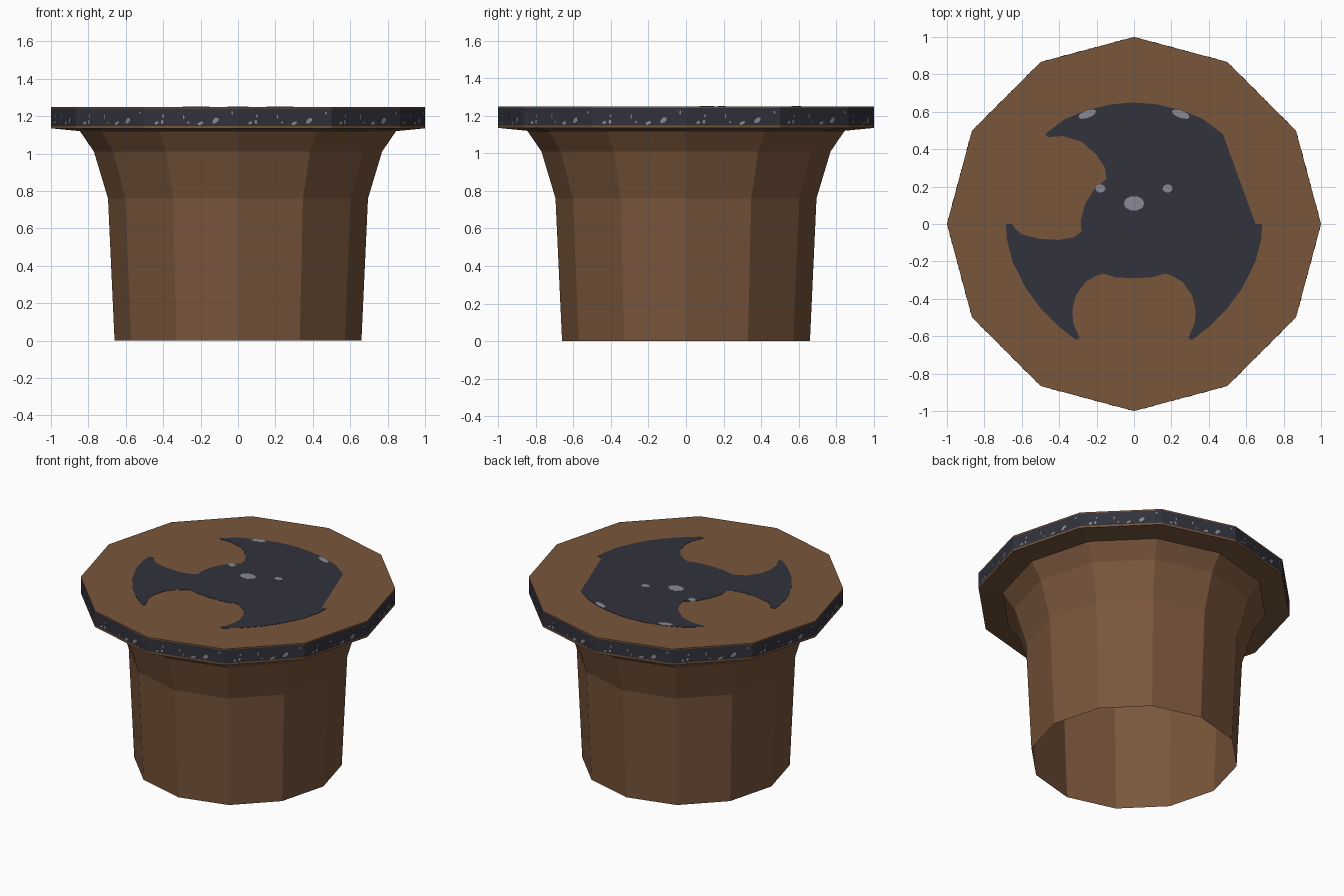
import bpy, bmesh
from math import sin, cos, pi, tau, radians
from mathutils import Vector, Matrix

cube = bpy.data.objects.get("Cube")
if cube:
    bpy.data.objects.remove(cube, do_unlink=True)

SIDES = 12
TOP = 1.248


def make_material(name, colour):
    mat = bpy.data.materials.new(name)
    mat.use_nodes = True
    mat.diffuse_color = (*colour, 1)
    mat.node_tree.nodes["Principled BSDF"].inputs["Base Color"].default_value = (*colour, 1)
    return mat


brown = make_material("brown_wood", (0.19, 0.092, 0.044))
dark = make_material("dark_slate", (0.032, 0.032, 0.045))
grey = make_material("grey_fleck", (0.25, 0.25, 0.31))


def finish(bm, name, *materials):
    mesh = bpy.data.meshes.new(name)
    bm.to_mesh(mesh)
    bm.free()
    for mat in materials:
        mesh.materials.append(mat)
    obj = bpy.data.objects.new(name, mesh)
    bpy.context.collection.objects.link(obj)
    return obj


def lathe(bm, profile, cap_top=False):
    """Turn (radius, height) points into a twelve-sided shell."""
    rings = [[bm.verts.new((r * cos(tau * i / SIDES), r * sin(tau * i / SIDES), z))
              for i in range(SIDES)] for r, z in profile]
    for low, high in zip(rings, rings[1:]):
        for i in range(SIDES):
            j = (i + 1) % SIDES
            bm.faces.new((low[i], low[j], high[j], high[i]))
    if cap_top:
        bm.faces.new(rings[-1])


def plate(bm, points, matrix, depth):
    """Thin raised polygon, open underneath, drawn in the matrix's xy plane."""
    low = [bm.verts.new(matrix @ Vector((x, y, 0))) for x, y in points]
    high = [bm.verts.new(matrix @ Vector((x, y, depth))) for x, y in points]
    bm.faces.new(high)
    for i in range(len(points)):
        j = (i + 1) % len(points)
        bm.faces.new((low[i], low[j], high[j], high[i]))


def oval(cx, cy, rx, ry, tilt=0, count=10):
    c, s = cos(radians(tilt)), sin(radians(tilt))
    ring = [(rx * cos(tau * i / count), ry * sin(tau * i / count)) for i in range(count)]
    return [(cx + x * c - y * s, cy + x * s + y * c) for x, y in ring]


# Hollow flared stem, open at the bottom
bm = bmesh.new()
lathe(bm, [(0.66, 0), (0.695, 0.76), (0.77, 1.01), (0.845, 1.12)])
finish(bm, "flared_stem", brown)

# Lid with a dark band between two thin brown edges
bm = bmesh.new()
lathe(bm, [(0.845, 1.12), (1, 1.135), (1, 1.148), (1, 1.24), (1, TOP)], cap_top=True)
for face in bm.faces:
    z = face.calc_center_median().z
    face.material_index = int(1.15 < z < 1.23)
finish(bm, "lid", brown, dark)

# Three-armed emblem: right half outline from top to bottom, then mirrored
half = [(0, .65), (.12, .64), (.25, .61), (.37, .56), (.45, .5), (.475, .48),
        (.46, .465), (.38, .47), (.28, .44), (.2, .37), (.155, .3), (.147, .24),
        (.21, .19), (.26, .11), (.285, .02), (.28, -.04), (.32, -.07), (.4, -.085),
        (.5, -.08), (.6, -.055), (.64, -.02), (.65, 0), (.685, 0), (.68, -.08),
        (.65, -.2), (.58, -.34), (.5, -.45), (.4, -.55), (.31, -.62), (.29, -.61),
        (.325, -.53), (.33, -.46), (.31, -.38), (.26, -.31), (.2, -.275),
        (.165, -.265), (.1, -.285), (0, -.29)]
outline = half + [(-x, y) for x, y in half[-2:0:-1]]
bm = bmesh.new()
plate(bm, outline[::-1], Matrix.Translation((0, 0, TOP)), 0.002)
bmesh.ops.triangulate(bm, faces=[f for f in bm.faces if len(f.verts) > 4])
finish(bm, "emblem", dark)

# Grey flecks on the emblem
bm = bmesh.new()
on_emblem = Matrix.Translation((0, 0, TOP + 0.002))
plate(bm, oval(0, 0.11, 0.055, 0.04), on_emblem, 0.001)
for side in (-1, 1):
    plate(bm, oval(side * 0.18, 0.19, 0.027, 0.022), on_emblem, 0.001)
    plate(bm, oval(side * 0.25, 0.587, 0.05, 0.02, -20 * side), on_emblem, 0.001)
finish(bm, "emblem_flecks", grey)

# Grey flecks repeated on every side of the band: along, height, width, tall, tilt
flecks = [(0.13, 1.164, 0.012, 0.008, 30), (0.19, 1.168, 0.008, 0.012, 0),
          (0.2, 1.2, 0.006, 0.009, 0), (0.42, 1.196, 0.005, 0.012, 0),
          (0.47, 1.166, 0.006, 0.006, 0), (0.6, 1.162, 0.018, 0.009, 25),
          (0.76, 1.176, 0.022, 0.013, 40), (0.94, 1.218, 0.006, 0.009, 0)]
apothem = cos(pi / SIDES)
width = 2 * sin(pi / SIDES)
bm = bmesh.new()
for k in range(SIDES):
    turn = Matrix.Rotation(tau * (k + 0.5) / SIDES + pi / 2, 4, "Z")
    facet = turn @ Matrix.Translation((0, -apothem, 0)) @ Matrix.Rotation(pi / 2, 4, "X")
    for along, height, rx, ry, tilt in flecks:
        plate(bm, oval((along - 0.5) * width, height, rx, ry, tilt, 6), facet, 0.0015)
finish(bm, "band_flecks", grey)
